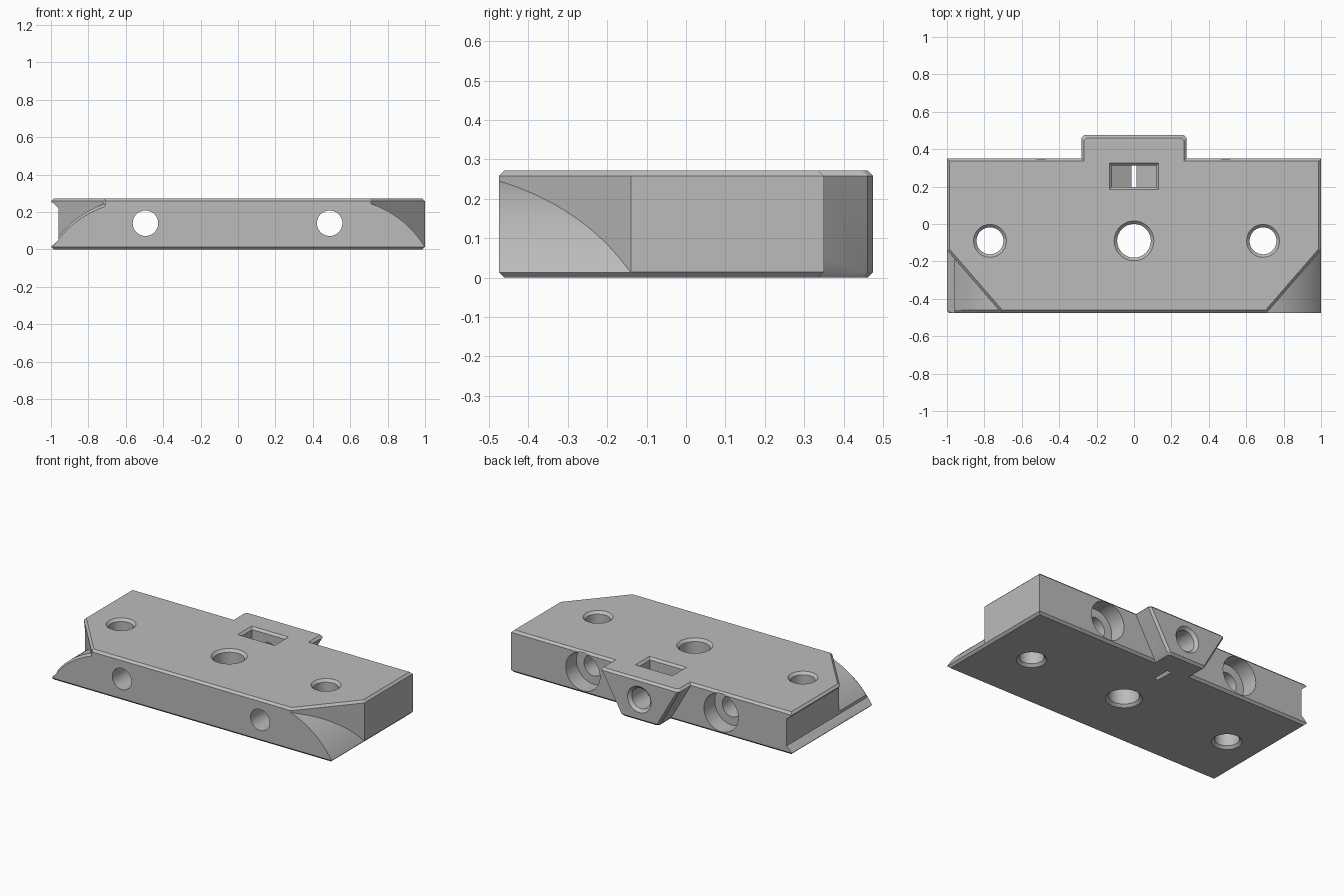
import bpy, bmesh, math
from mathutils import Vector

cube = bpy.data.objects.get("Cube")
if cube:
    bpy.data.objects.remove(cube, do_unlink=True)

H = 0.272          # block height
C = 0.014          # edge chamfer
FRONT, BACK, TAB_BACK = -0.475, 0.35, 0.475
MID_Z = 0.14       # height of the horizontal bores
CORNER_X, CORNER_Y = 0.71, -0.14   # ends of the diagonal corner cuts

grey = bpy.data.materials.new("plain grey")
grey.use_nodes = True
grey.diffuse_color = (0.5, 0.5, 0.5, 1)
grey.node_tree.nodes["Principled BSDF"].inputs["Base Color"].default_value = (0.5, 0.5, 0.5, 1)


def skin(name, rings):
    """Closed solid through a list of rings with equal point counts."""
    bm = bmesh.new()
    loops = [[bm.verts.new(p) for p in ring] for ring in rings]
    n = len(loops[0])
    for a, b in zip(loops, loops[1:]):
        for i in range(n):
            j = (i + 1) % n
            bm.faces.new((a[i], a[j], b[j], b[i]))
    bm.faces.new(loops[0])
    bm.faces.new(loops[-1])
    bmesh.ops.recalc_face_normals(bm, faces=bm.faces)
    mesh = bpy.data.meshes.new(name)
    bm.to_mesh(mesh)
    bm.free()
    mesh.materials.append(grey)
    obj = bpy.data.objects.new(name, mesh)
    bpy.context.collection.objects.link(obj)
    return obj


def combine(target, other, operation="DIFFERENCE"):
    mod = target.modifiers.new("combine", "BOOLEAN")
    mod.operation, mod.solver, mod.object = operation, "EXACT", other
    bpy.context.view_layer.objects.active = target
    bpy.ops.object.modifier_apply(modifier=mod.name)
    bpy.data.objects.remove(other, do_unlink=True)


def rect(x0, x1, y0, y1, z):
    return [(x0, y0, z), (x1, y0, z), (x1, y1, z), (x0, y1, z)]


def bore(name, center, axis, steps, sides=48):
    """Turned cutter; steps are (position along axis, radius)."""
    rings = []
    for pos, r in steps:
        ring = []
        for i in range(sides):
            a = math.tau * i / sides
            u, v = r * math.cos(a), r * math.sin(a)
            offset = (u, v, pos) if axis == "z" else (u, pos, v)
            ring.append(Vector(center) + Vector(offset))
        rings.append(ring)
    return skin(name, rings)


# Block with chamfered rims and a trapezoid groove along its right end
block_levels = [(0, C, C), (C, 0, 0), (0.05, 0, 0.04),
                (0.222, 0, 0.04), (H - C, 0, 0), (H, C, C)]
block = skin("mounting_block", [
    rect(-1 + groove, 1 - inset, FRONT + inset, BACK - inset, z)
    for z, inset, groove in block_levels])

# Dovetail tab on the back, narrower at the bottom
tab_rings = []
for z, w, inset in [(0, 0.126, C), (C, 0.14, 0), (H - C, 0.28, 0), (H, 0.266, C)]:
    y = TAB_BACK - inset
    tab_rings.append([(-w, 0.2, z), (w, 0.2, z), (w, y - C, z),
                      (w - C, y, z), (C - w, y, z), (-w, y - C, z)])
combine(block, skin("dovetail_tab", tab_rings), "UNION")

# Bulging curve that bounds the front corner cuts
start, end = Vector((CORNER_X, 0.245)), Vector((1, 0.012))
chord = end - start
outward = Vector((-chord.y, chord.x)).normalized()
arc = []
for i in range(25):
    t = i / 24
    arc.append(start + chord * t + outward * 0.132 * t * (1 - t))
slope = (CORNER_Y - FRONT) / (1 - CORNER_X)


def corner_ring(side, depth, drop=0):
    pts = [(p.x, p.y - drop) for p in arc]
    pts += [(1.1, end.y - drop), (1.1, 0.4), (CORNER_X, 0.4)]
    return [(side * x, depth(x), z) for x, z in pts]


def diagonal(x):
    return FRONT + (x - CORNER_X) * slope


for side in (-1, 1):
    # diagonal wall standing on the curved foot
    combine(block, skin("corner_cutter", [corner_ring(side, lambda x: -0.6),
                                          corner_ring(side, diagonal)]))
    # chamfer along the top of the diagonal wall
    along = Vector((1, slope, 0)).normalized()
    out = Vector((along.y, -along.x, 0))
    rings = []
    for x in (0.6, 1.1):
        base = Vector((x, diagonal(x), 0))
        ring = []
        for o, z in [(0.02, H - C - 0.02), (0.02, H + 0.02), (-C - 0.02, H + 0.02)]:
            p = base + out * o
            ring.append((side * p.x, p.y, z))
        rings.append(ring)
    combine(block, skin("diagonal_chamfer", rings))

# Chamfer on the front edge of the right-hand curved foot
combine(block, skin("foot_chamfer", [corner_ring(-1, lambda x: FRONT - 0.015, 0.03),
                                     corner_ring(-1, lambda x: FRONT + 0.015)]))

# Vertical holes, countersunk at both ends
for x, r in [(-0.77, 0.072), (0, 0.09), (0.69, 0.072)]:
    flare, rim = r + 0.036, 0.016
    combine(block, bore("vertical_hole", (x, -0.09, 0), "z",
                        [(-0.02, flare), (rim, r), (H - rim, r), (H + 0.02, flare)]))

# Front-to-back bolt holes with wide counterbores in the back
for x in (-0.495, 0.49):
    combine(block, bore("bolt_hole", (x, 0, MID_Z), "y",
                        [(-0.6, 0.068), (0.24, 0.068), (0.24, 0.122), (0.6, 0.122)]))

# Nut pocket with a V floor that breaks through as a thin slit
nut = [(-0.118, 0.3), (0.118, 0.3), (0.118, 0.06), (0, -0.008), (-0.118, 0.06)]
combine(block, skin("nut_pocket", [[(x, y, z) for x, z in nut] for y in (0.198, 0.313)]))
combine(block, skin("pocket_rim", [
    rect(-0.118 - g, 0.118 + g, 0.198 - g, 0.313 + g, H - C + g) for g in (0, 0.03)]))

# Screw hole through the tab into the nut pocket
combine(block, bore("screw_hole", (0, 0, MID_Z), "y",
                    [(0.25, 0.066), (TAB_BACK - 0.018, 0.066), (TAB_BACK + 0.02, 0.104)]))

bpy.ops.object.select_all(action="DESELECT")
block.select_set(True)
bpy.context.view_layer.objects.active = block
bpy.ops.object.shade_smooth_by_angle(angle=math.radians(25))
